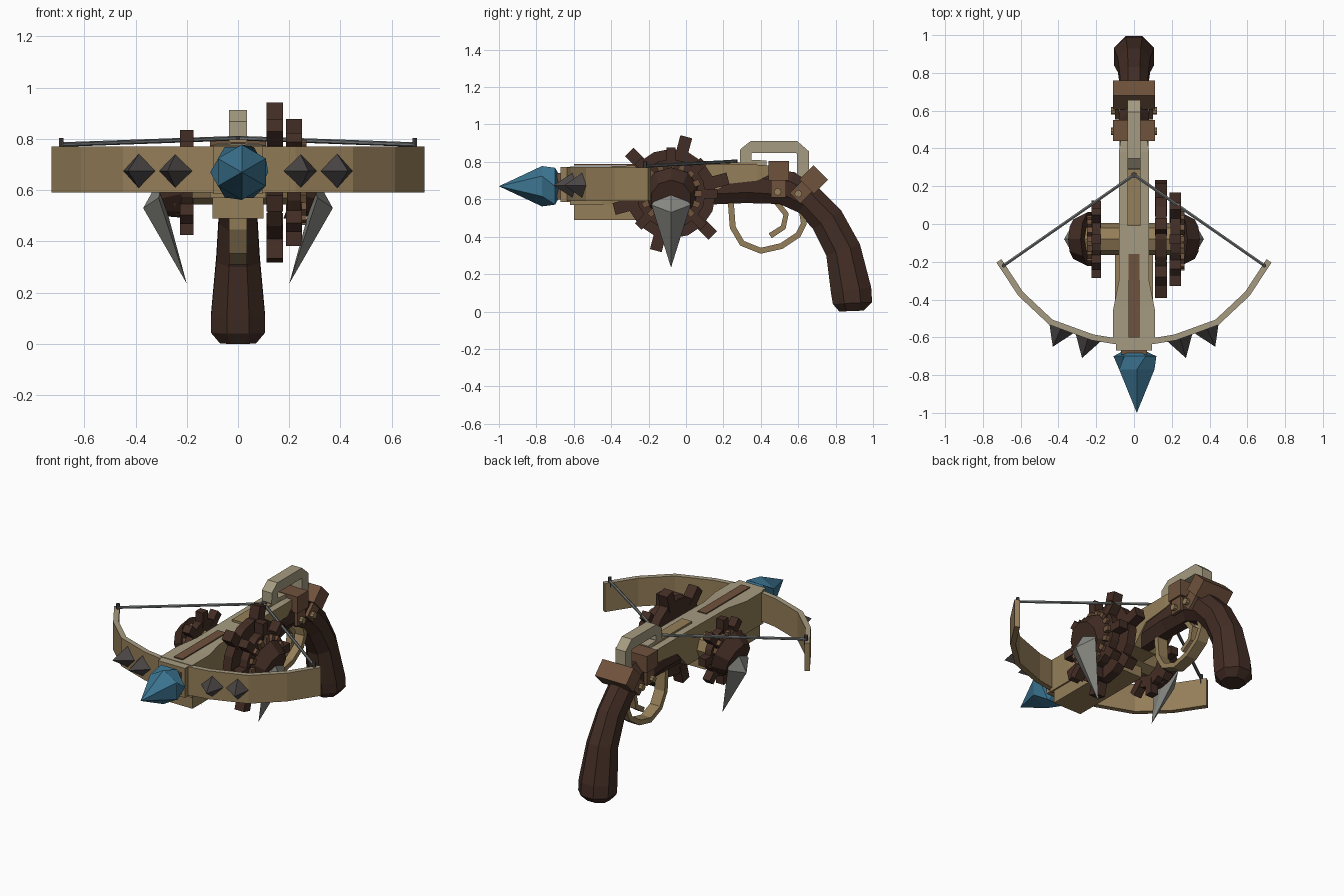
import bpy, bmesh
from math import sin, cos, pi, radians
from mathutils import Vector, Matrix

if "Cube" in bpy.data.objects:
    bpy.data.objects.remove(bpy.data.objects["Cube"])


def material(name, r, g, b):
    m = bpy.data.materials.new(name)
    m.use_nodes = True
    m.diffuse_color = (r, g, b, 1)
    bsdf = next(n for n in m.node_tree.nodes if n.type == 'BSDF_PRINCIPLED')
    bsdf.inputs["Base Color"].default_value = (r, g, b, 1)
    return m


DARK = material("dark walnut", 0.055, 0.026, 0.018)
BROWN = material("strap brown", 0.16, 0.085, 0.045)
TAN = material("tan wood", 0.30, 0.21, 0.10)
PALE = material("pale wood", 0.38, 0.33, 0.22)
STEEL = material("blade grey", 0.24, 0.24, 0.22)
IRON = material("dark iron", 0.07, 0.06, 0.06)
CORD = material("cord grey", 0.17, 0.18, 0.18)
TEAL = material("crystal teal", 0.045, 0.18, 0.29)


def finish(bm, name, mat, top=None):
    bmesh.ops.remove_doubles(bm, verts=bm.verts, dist=0.0005)
    bmesh.ops.recalc_face_normals(bm, faces=bm.faces)
    mesh = bpy.data.meshes.new(name)
    mesh.materials.append(mat)
    if top:  # faces that look up get the second colour
        mesh.materials.append(top)
        bm.normal_update()
        for f in bm.faces:
            f.material_index = int(f.normal.z > 0.8)
    bm.to_mesh(mesh)
    bm.free()
    ob = bpy.data.objects.new(name, mesh)
    bpy.context.scene.collection.objects.link(ob)
    return ob


def loft(name, sections, mat, top=None):
    """Skin a row of equal-length cross-sections and cap both ends."""
    bm = bmesh.new()
    rings = [[bm.verts.new(p) for p in s] for s in sections]
    n = len(rings[0])
    for a, b in zip(rings, rings[1:]):
        for i in range(n):
            j = (i + 1) % n
            bm.faces.new((a[i], a[j], b[j], b[i]))
    bm.faces.new(rings[0])
    bm.faces.new(rings[-1])
    return finish(bm, name, mat, top)


def ribbon(name, path, thick, lo, hi, place, mat, top=None):
    """Flat strip along a 2D path; place maps (a, b, depth) to space."""
    pts = [Vector(p) for p in path]
    sections = []
    for i, p in enumerate(pts):
        d = (pts[min(i + 1, len(pts) - 1)] - pts[max(i - 1, 0)]).normalized()
        n = Vector((-d.y, d.x)) * thick / 2
        sections.append([place(*(p + n), lo), place(*(p - n), lo),
                         place(*(p - n), hi), place(*(p + n), hi)])
    return loft(name, sections, mat, top)


def side(y, z, x):
    return (x, y, z)


def plan(x, y, z):
    return (x, y, z)


def add_box(bm, lo, hi, matrix=Matrix()):
    lo, hi = Vector(lo), Vector(hi)
    m = matrix @ Matrix.Translation((lo + hi) / 2) @ Matrix.Diagonal((*(hi - lo), 1))
    bmesh.ops.create_cube(bm, size=1, matrix=m)


def box(name, lo, hi, mat, top=None, matrix=Matrix()):
    bm = bmesh.new()
    add_box(bm, lo, hi, matrix)
    return finish(bm, name, mat, top)


def rod(name, a, b, r1, r2, mat, sides=8):
    a, b = Vector(a), Vector(b)
    bm = bmesh.new()
    m = Matrix.Translation((a + b) / 2) @ (b - a).to_track_quat('Z', 'Y').to_matrix().to_4x4()
    bmesh.ops.create_cone(bm, cap_ends=True, segments=sides, radius1=r1, radius2=r2,
                          depth=(b - a).length, matrix=m)
    return finish(bm, name, mat)


AY, AZ = -0.08, 0.63  # axle position


def gear(name, x0, x1, radius, tip, teeth, phase, width):
    rod(name, (x0, AY, AZ), (x1, AY, AZ), radius, radius, DARK, 16)
    bm = bmesh.new()
    for k in range(teeth):
        turn = Matrix.Translation((0, AY, AZ)) @ Matrix.Rotation(phase + k * 2 * pi / teeth, 4, 'X')
        add_box(bm, (x0 - 0.004, radius - 0.04, -width / 2), (x1 + 0.004, tip, width / 2), turn)
    finish(bm, name + "_teeth", DARK)


# Stock and its front block
stock = [(-.62, .11, .57, .775), (-.45, .11, .57, .775), (-.3, .08, .57, .78), (.1, .08, .57, .785),
         (.2, .08, .68, .785), (.38, .08, .7, .785), (.45, .07, .73, .78)]
loft("stock", [[(-w, y, a), (w, y, a), (w, y, b), (-w, y, b)] for y, w, a, b in stock], TAN, PALE)
box("under_block", (-.1, -.6, .49), (.1, -.05, .58), TAN)
box("bow_mount", (-.095, -.67, .585), (.095, -.6, .772), TAN, PALE)
box("crystal_socket", (-.07, -.69, .6), (.07, -.66, .74), BROWN)
box("bolt_groove", (-.03, -.6, .781), (.03, -.16, .788), BROWN)
box("bolt_rail", (-.035, -.01, .78), (.035, .38, .797), TAN)
box("string_catch", (-.033, .3, .79), (.033, .34, .808), IRON)

# Curved grip: upper edge, lower edge and half width of each octagon
grip = [(.08, .76, .08, .57, .07), (.35, .775, .32, .58, .075), (.58, .745, .5, .575, .08),
        (.7, .67, .6, .53, .075), (.83, .54, .68, .44, .075), (.93, .36, .75, .3, .085),
        (.99, .13, .775, .1, .105), (.995, .05, .785, .04, .105), (.95, .005, .82, 0, .07)]
rings = []
for yt, zt, yb, zb, w in grip:
    mid, arm = Vector((0, (yt + yb) / 2, (zt + zb) / 2)), Vector((0, (yt - yb) / 2, (zt - zb) / 2))
    angles = [(k + .5) * pi / 4 for k in range(8)]
    rings.append([mid + (Vector((w * cos(t), 0, 0)) + arm * sin(t)) / cos(pi / 8) for t in angles])
loft("grip", rings, DARK)

# Rear sight arch, trigger guard and trigger
ribbon("rear_sight", [(.43, .775), (.34, .78), (.32, .81), (.32, .855), (.35, .88), (.59, .88),
                      (.625, .85), (.625, .72)], .065, -.035, .035, side, PALE)
ribbon("trigger_guard", [(.24, .58), (.25, .45), (.3, .365), (.4, .325), (.51, .35), (.6, .41),
                         (.63, .47), (.62, .54)], .032, -.035, .035, side, TAN)
ribbon("trigger", [(.48, .59), (.535, .52), (.52, .45), (.45, .405)], .03, -.02, .02, side, TAN)

# Two straps over the grip, with side plates and bolts
for label, y, z, tilt in (("front", .49, .64, 0), ("rear", .6, .63, -45)):
    m = Matrix.Translation((0, y, z)) @ Matrix.Rotation(radians(tilt), 4, 'X')
    box(label + "_strap", (-.11, -.05, .06), (.11, .06, .165), BROWN, None, m)
    for s in (-1, 1):
        box(label + "_strap_plate", (s * .08, -.035, -.03), (s * .1, .045, .07), BROWN, None, m)
        rod(label + "_strap_bolt", m @ Vector((s * .09, 0, 0)), m @ Vector((s * .122, 0, 0)),
            .02, .02, TAN)

# Bow limbs
half = [(.1, -.62), (.22, -.6), (.44, -.52), (.6, -.37), (.715, -.195)]
ribbon("bow", [(-x, y) for x, y in reversed(half)] + half, .032, .59, .77, plan, TAN, PALE)

for s in (-1, 1):
    # String and its posts
    rod("bowstring", (s * .69, -.22, .778), (0, .26, .803), .009, .009, CORD, 6)
    rod("string_post", (s * .69, -.22, .74), (s * .69, -.22, .803), .011, .011, IRON, 6)
    # Spikes on the limbs
    rod("inner_spike", (s * .242, -.6, .675), (s * .275, -.71, .675), .07, 0, IRON, 4)
    rod("outer_spike", (s * .385, -.55, .675), (s * .43, -.65, .675), .07, 0, IRON, 4)
    # Tapered hub and hanging kite blade
    rod("hub", (s * .23, AY, AZ), (s * .31, AY, .6), .15, .11, DARK, 10)
    bm = bmesh.new()
    kite = [(.27, 0, .71), (.31, .105, .57), (.2, 0, .235), (.31, -.105, .57)]
    rim = [bm.verts.new((s * x, AY + y, z)) for x, y, z in kite]
    peaks = [bm.verts.new((s * x, AY, .53)) for x in (.37, .28)]
    for p in peaks:
        for i in range(4):
            bm.faces.new((rim[i], rim[(i + 1) % 4], p))
    finish(bm, "kite_blade", STEEL)
rod("string_knot", (0, .26, .78), (0, .26, .812), .016, .016, IRON, 6)

# Axle and gears
rod("axle", (-.27, AY, AZ), (.27, AY, AZ), .085, .085, TAN, 8)
gear("large_gear", .115, .172, .24, .315, 6, radians(15), .065)
gear("middle_gear", .192, .245, .185, .248, 8, 0, .05)
gear("small_gear", -.222, -.178, .15, .205, 8, 0, .05)
for name, x0, x1, r in (("outer_ribs", .24, .268, .165), ("inner_ribs", -.25, -.22, .13)):
    bm = bmesh.new()
    for k in range(16):
        turn = Matrix.Translation((0, AY, AZ)) @ Matrix.Rotation(k * pi / 8, 4, 'X')
        add_box(bm, (x0, r - .07, -.016), (x1, r, .016), turn)
    finish(bm, name, BROWN)

# Crystal point at the nose
rings = []
for y, r, twist, dx in ((-.67, .05, 0, 0), (-.7, .105, 0, .005), (-.77, .1, pi / 6, .015), (-1, .0001, pi / 6, .015)):
    rings.append([(dx + r * 1.08 * cos(k * pi / 3 + twist), y, .67 + r * 1.08 * sin(k * pi / 3 + twist))
                  for k in range(6)])
loft("crystal", rings, TEAL)
